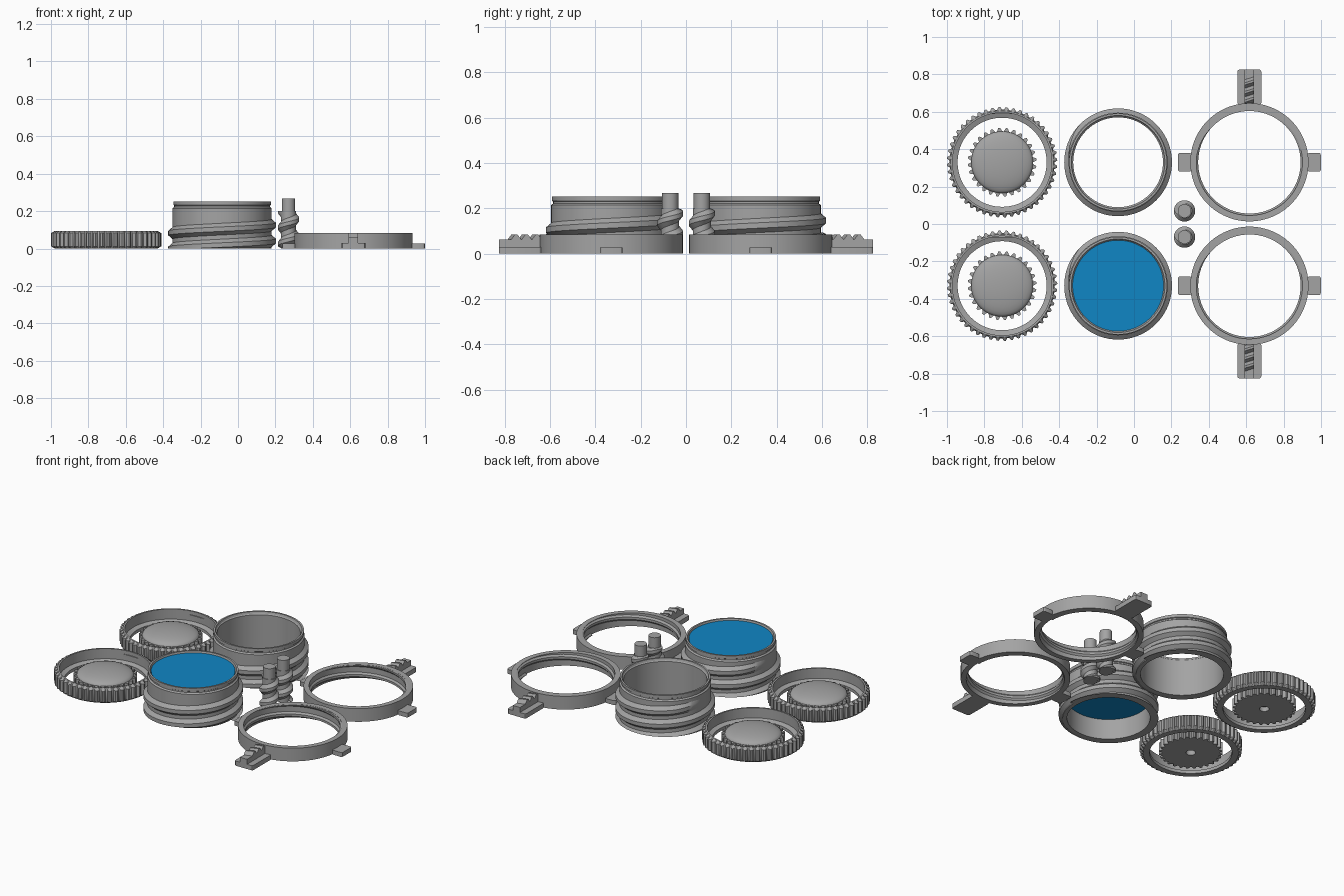
import bpy, bmesh
from math import sin, cos, pi, radians

cube = bpy.data.objects.get("Cube")
if cube:
    bpy.data.objects.remove(cube, do_unlink=True)


def material(name, color):
    m = bpy.data.materials.new(name)
    m.use_nodes = True
    m.diffuse_color = color
    m.node_tree.nodes["Principled BSDF"].inputs["Base Color"].default_value = color
    return m


GREY = material("mid grey", (0.37, 0.37, 0.37, 1))
BLUE = material("lens blue", (0.005, 0.24, 0.56, 1))


def finish(bm, name, mat, loc, angle=30):
    bmesh.ops.remove_doubles(bm, verts=bm.verts, dist=1e-5)
    bmesh.ops.recalc_face_normals(bm, faces=bm.faces)
    mesh = bpy.data.meshes.new(name)
    bm.to_mesh(mesh)
    bm.free()
    mesh.shade_smooth()
    mesh.set_sharp_from_angle(angle=radians(angle))
    mesh.materials.append(mat)
    ob = bpy.data.objects.new(name, mesh)
    ob.location = (loc[0], loc[1], 0)
    bpy.context.collection.objects.link(ob)
    return ob


def skin(bm, rows, wrap):
    """Join rows of points (each a closed loop) with quads."""
    rows = [[bm.verts.new(p) for p in row] for row in rows]
    k = len(rows[0])
    for i in range(len(rows) if wrap else len(rows) - 1):
        a, b = rows[i], rows[(i + 1) % len(rows)]
        for j in range(k):
            bm.faces.new((a[j], a[(j + 1) % k], b[(j + 1) % k], b[j]))
    if not wrap:
        bm.faces.new(rows[0])
        bm.faces.new(rows[-1])


def lathe(name, profile, loc, mat=GREY, teeth=0, depth=0.0):
    """Revolve (radius, z[, toothed]) points; toothed points bulge on each tooth."""
    n = teeth * 4 if teeth else 96
    rows = []
    for i in range(n):
        a = 2 * pi * i / n
        bulge = depth if i % 4 in (1, 2) else 0
        row = []
        for r, z, *toothed in profile:
            r += bulge if toothed else 0
            row.append((r * cos(a), r * sin(a), z))
        rows.append(row)
    bm = bmesh.new()
    skin(bm, rows, True)
    return finish(bm, name, mat, loc)


def helix(name, root, crest, half, tip, pitch, z0, turns, zmin, zmax, loc):
    """Trapezoid thread ridge; half and tip are half-widths at root and crest."""
    section = [(root, -half), (crest, -tip), (crest, tip), (root, half)]
    steps = int(turns * 72)
    rows = []
    for i in range(steps + 1):
        t = i / 72
        a = 2 * pi * t
        fade = min(1, (steps - i) / 9 + 0.05)
        row = []
        for r, dz in section:
            r = root + (r - root) * fade
            z = min(max(z0 + pitch * t + dz, zmin), zmax)
            row.append((r * cos(a), r * sin(a), z))
        rows.append(row)
    bm = bmesh.new()
    skin(bm, rows, False)
    return finish(bm, name, GREY, loc)


def box(name, center, size, z0, z1, bevel=0.0):
    bm = bmesh.new()
    bmesh.ops.create_cube(bm, size=1)
    for v in bm.verts:
        v.co = (v.co.x * size[0], v.co.y * size[1], z0 + (v.co.z + 0.5) * (z1 - z0))
    if bevel:
        upright = [e for e in bm.edges if abs(e.verts[0].co.z - e.verts[1].co.z) > 0.01]
        bmesh.ops.bevel(bm, geom=upright, offset=bevel, segments=3, affect='EDGES', profile=0.5)
    return finish(bm, name, GREY, center)


def rack_tooth(name, loc, width, z0, z1, skew):
    """Triangular tooth across x, slightly slanted along y."""
    rows = []
    for s in (-1, 1):
        y = s * skew
        rows.append([(s * width, y - 0.024, z0), (s * width, y - 0.006, z1),
                     (s * width, y + 0.006, z1), (s * width, y + 0.024, z0)])
    bm = bmesh.new()
    skin(bm, rows, False)
    return finish(bm, name, GREY, loc)


dome = [(0.165 * cos(k * pi / 16), 0.055 + 0.037 * sin(k * pi / 16)) for k in range(9)]

for side, label in ((-1, "front"), (1, "back")):
    y = side * 0.33

    # Knurled ring with a bottom flange
    c = (-0.705, y)
    lathe(label + "_knurled_ring",
          [(0.238, 0), (0.275, 0), (0.281, 0.012, 1), (0.281, 0.082, 1), (0.275, 0.094),
           (0.265, 0.094), (0.265, 0.03), (0.238, 0.02)], c, teeth=48, depth=0.014)
    box(label + "_ring_latch", (c[0], y + 0.263), (0.14, 0.008), 0.055, 0.07)

    # Domed pinion with a blind hole below
    lathe(label + "_domed_pinion",
          [(0.028, 0), (0.166, 0, 1), (0.166, 0.055, 1)] + dome + [(0, 0.03), (0.028, 0.03)],
          c, teeth=28, depth=0.018)

    # Threaded barrel with a grooved collar
    c = (-0.085, y)
    lathe(label + "_barrel",
          [(0.24, 0), (0.265, 0), (0.265, 0.215), (0.256, 0.222), (0.256, 0.23),
           (0.261, 0.233), (0.261, 0.252), (0.25, 0.252), (0.246, 0.24), (0.24, 0.235)], c)
    helix(label + "_barrel_thread", 0.262, 0.288, 0.034, 0.012, 0.085, -0.045, 2.5, 0, 0.25, c)

    # Worm screw with a plain shaft
    c = (0.27, side * 0.07)
    lathe(label + "_worm_shaft",
          [(0, 0), (0.04, 0), (0.04, 0.2), (0.036, 0.2), (0.036, 0.267), (0, 0.267)], c)
    helix(label + "_worm_thread", 0.037, 0.057, 0.034, 0.01, 0.088, -0.02, 2.6, 0, 0.2, c)

    # Collar with an internal thread
    c = (0.617, y)
    lathe(label + "_collar",
          [(0.284, 0), (0.316, 0), (0.316, 0.084), (0.284, 0.084)], c)
    helix(label + "_collar_thread", 0.286, 0.274, 0.02, 0.007, 0.07, -0.005, 1.5, 0, 0.083, c)

    # Side tabs
    for tab, tx in (("left", 1), ("right", -1)):
        box(f"{label}_{tab}_tab", (c[0] + tx * 0.346, y), (0.072, 0.1), 0, 0.028, 0.012)

    # Arm carrying a short toothed rack
    box(label + "_arm", (c[0], side * 0.732), (0.128, 0.188), 0, 0.03, 0.012)
    box(label + "_rack", (c[0], side * 0.732), (0.05, 0.188), 0.03, 0.062)
    for k in range(3):
        rack_tooth(f"{label}_rack_tooth_{k + 1}", (c[0], side * (0.665 + k * 0.046)),
                   0.025, 0.06, 0.084, 0.008)

# Blue lens plug in the front barrel
lathe("lens", [(0, 0.13), (0.243, 0.13), (0.243, 0.243), (0, 0.243)], (-0.085, -0.33), BLUE)
